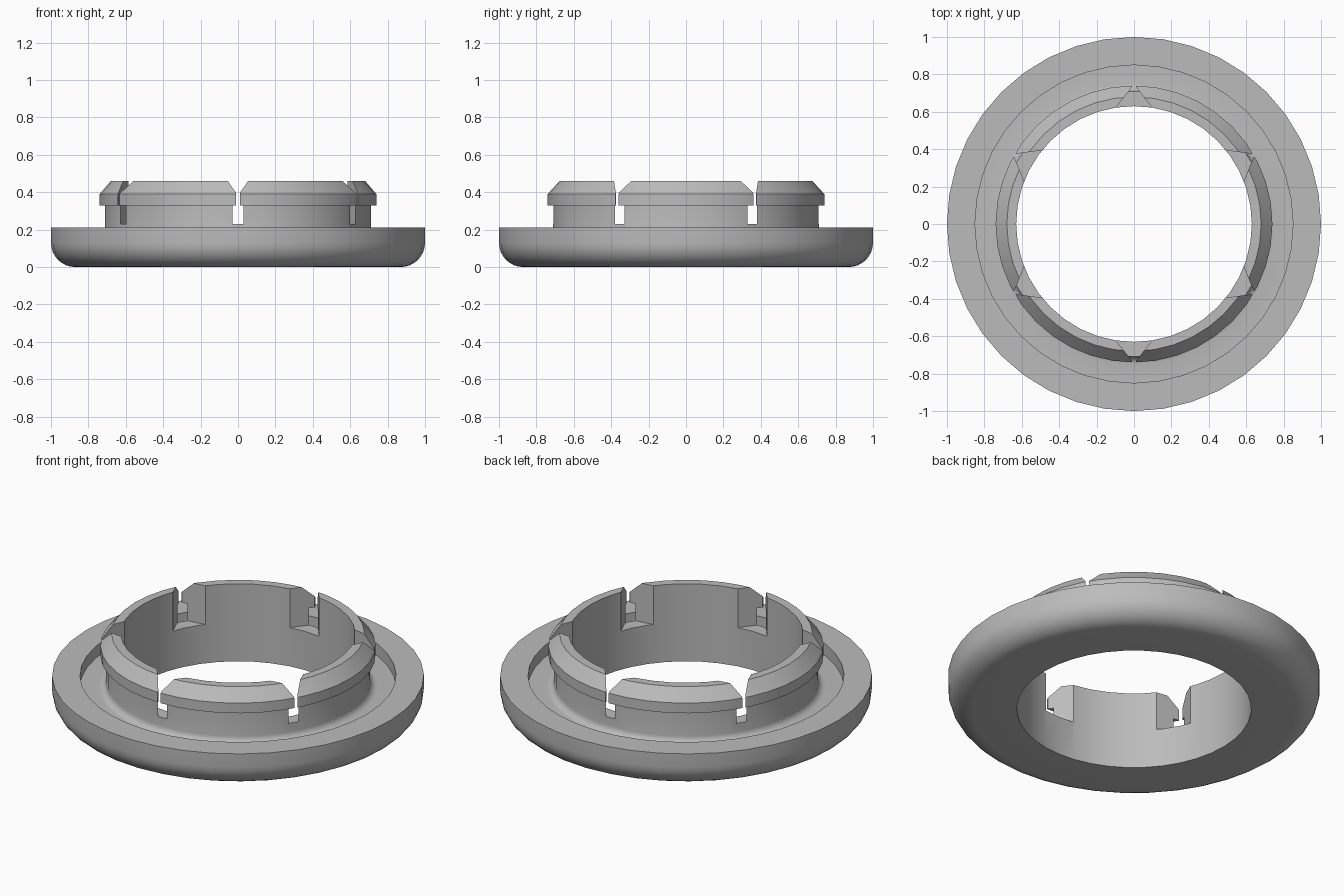
import bpy, bmesh, math
from mathutils import Matrix

cube = bpy.data.objects.get("Cube")
if cube:
    bpy.data.objects.remove(cube, do_unlink=True)

SEGMENTS = 40
SLOTS = 6

grey = bpy.data.materials.new("plain_grey")
grey.use_nodes = True
colour = (0.5, 0.5, 0.5, 1)
grey.diffuse_color = colour
grey.node_tree.nodes["Principled BSDF"].inputs["Base Color"].default_value = colour


def make_object(name, bm):
    bmesh.ops.recalc_face_normals(bm, faces=bm.faces)
    mesh = bpy.data.meshes.new(name)
    bm.to_mesh(mesh)
    bm.free()
    mesh.materials.append(grey)
    obj = bpy.data.objects.new(name, mesh)
    bpy.context.collection.objects.link(obj)
    return obj


def arc(cx, cz, radius, start, end, steps):
    angles = [math.radians(start + (end - start) * i / steps) for i in range(steps + 1)]
    return [(cx + radius * math.cos(a), cz + radius * math.sin(a)) for a in angles]


# Cross-section: bore, rounded flange, shallow recess, neck and barbed lip
profile = [(0.63, 0)]
profile += arc(0.87, 0.13, 0.13, -90, 0, 8)
profile += [(1, 0.21), (0.85, 0.21), (0.85, 0.14)]
profile += arc(0.75, 0.18, 0.04, 270, 180, 5)
profile += [(0.71, 0.33), (0.74, 0.33), (0.74, 0.39), (0.68, 0.46), (0.63, 0.46)]

bm = bmesh.new()
rings = []
for i in range(SEGMENTS):
    a = math.tau * i / SEGMENTS
    rings.append([bm.verts.new((r * math.cos(a), r * math.sin(a), z)) for r, z in profile])
for i, ring in enumerate(rings):
    following = rings[(i + 1) % SEGMENTS]
    for j in range(len(profile)):
        k = (j + 1) % len(profile)
        bm.faces.new((ring[j], following[j], following[k], ring[k]))
body = make_object("flanged_snap_ring", bm)

# Tapered slots that split the neck into spring clips
half = [(0.58, 0.129), (0.733, 0.01), (0.8, 0.01)]
outline = half + [(x, -y) for x, y in reversed(half)]
bm = bmesh.new()
for i in range(SLOTS):
    turn = Matrix.Rotation(math.tau * i / SLOTS + math.pi / 6, 4, "Z")
    base = bm.faces.new([bm.verts.new((x, y, 0.23)) for x, y in outline])
    top = bmesh.ops.extrude_face_region(bm, geom=[base])["geom"]
    upper = [v for v in top if isinstance(v, bmesh.types.BMVert)]
    bmesh.ops.translate(bm, verts=upper, vec=(0, 0, 0.4))
    bmesh.ops.transform(bm, matrix=turn, verts=list(base.verts) + upper)
cutter = make_object("slot_cutter", bm)
cutter.hide_render = True

bpy.ops.object.select_all(action="DESELECT")
body.select_set(True)
bpy.context.view_layer.objects.active = body
cut = body.modifiers.new("slots", "BOOLEAN")
cut.operation = "DIFFERENCE"
cut.solver = "EXACT"
cut.object = cutter
bpy.ops.object.modifier_apply(modifier=cut.name)
bpy.data.objects.remove(cutter, do_unlink=True)
bpy.ops.object.shade_smooth_by_angle(angle=math.radians(30))
